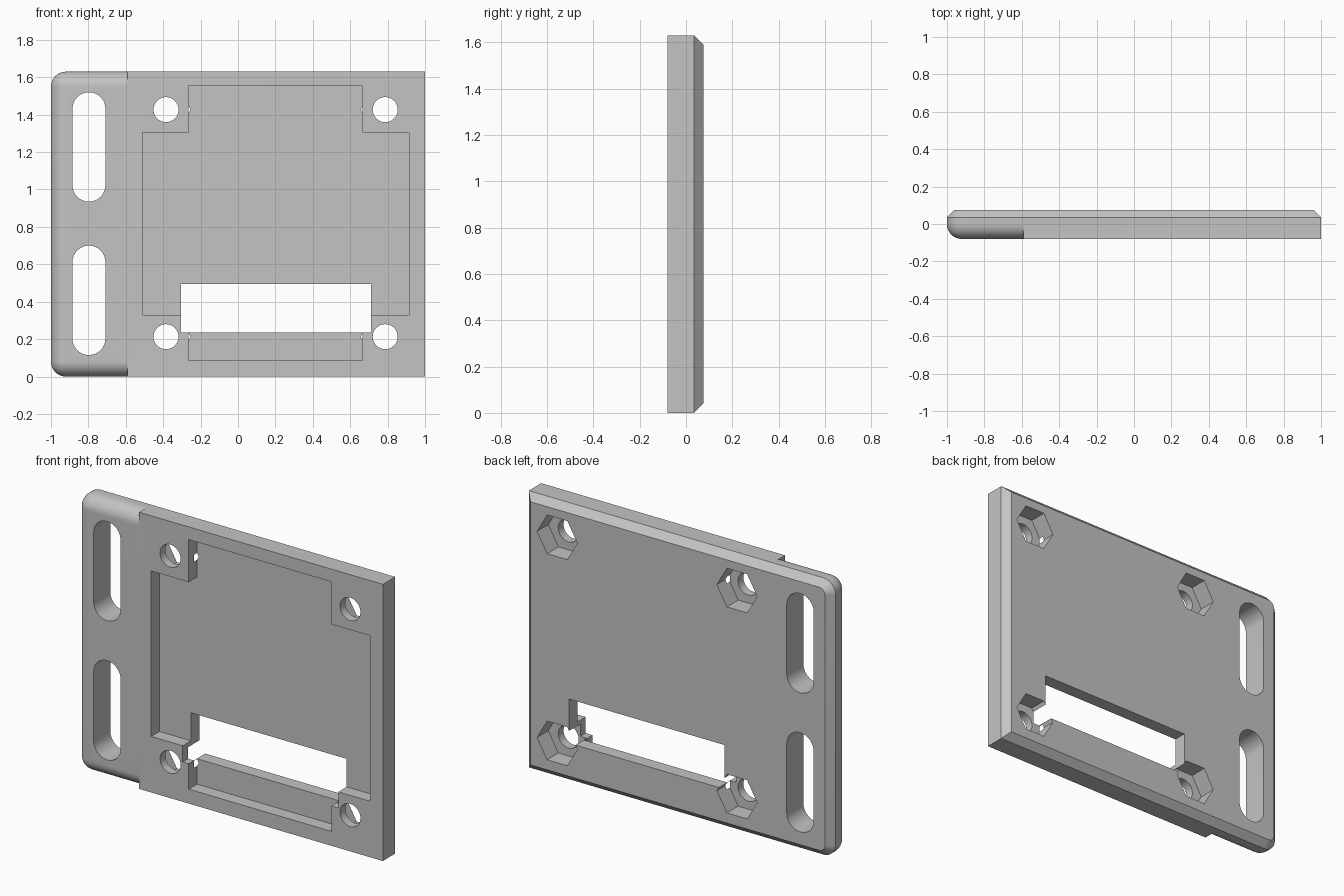
import bpy
import bmesh
from math import sin, cos, pi

HEIGHT, FRONT, BACK = 1.63, -0.08, 0.075
RADIUS, CHAMFER, GRIP_X = 0.08, 0.04, -0.59

old = bpy.data.objects.get("Cube")
if old:
    bpy.data.objects.remove(old, do_unlink=True)

grey = bpy.data.materials.new("plain grey")
grey.use_nodes = True
colour = (0.55, 0.55, 0.55, 1)
grey.diffuse_color = colour
grey.node_tree.nodes["Principled BSDF"].inputs["Base Color"].default_value = colour


def arc(cx, cz, r, start, end, steps):
    """Points on an arc in the x-z plane."""
    angles = [start + (end - start) * i / steps for i in range(steps + 1)]
    return [(cx + r * cos(a), cz + r * sin(a)) for a in angles]


def loft(name, layers):
    """Closed solid through a list of (y, outline) layers."""
    bm = bmesh.new()
    rings = [[bm.verts.new((x, y, z)) for x, z in outline] for y, outline in layers]
    n = len(rings[0])
    for a, b in zip(rings, rings[1:]):
        for i in range(n):
            j = (i + 1) % n
            bm.faces.new((a[i], a[j], b[j], b[i]))
    bm.faces.new(rings[0])
    bm.faces.new(rings[-1])
    bmesh.ops.remove_doubles(bm, verts=bm.verts, dist=1e-5)
    bmesh.ops.recalc_face_normals(bm, faces=bm.faces)
    mesh = bpy.data.meshes.new(name)
    bm.to_mesh(mesh)
    bm.free()
    mesh.materials.append(grey)
    obj = bpy.data.objects.new(name, mesh)
    bpy.context.collection.objects.link(obj)
    return obj


def rectangle(x0, x1, z0, z1):
    return [(x0, z0), (x1, z0), (x1, z1), (x0, z1)]


def plate_outline(edge, grip):
    """Square right end, rounded grip end; each has its own inset."""
    r = RADIUS - grip
    cx = RADIUS - 1
    return ([(1 - edge, edge), (1 - edge, HEIGHT - edge),
             (GRIP_X, HEIGHT - edge), (GRIP_X, HEIGHT - grip)]
            + arc(cx, HEIGHT - RADIUS, r, pi / 2, pi, 10)
            + arc(cx, RADIUS, r, pi, 1.5 * pi, 10)
            + [(GRIP_X, grip), (GRIP_X, edge)])


# Plate: chamfered back, and a fillet round the front of the grip end
layers = [(BACK, plate_outline(CHAMFER, CHAMFER)),
          (BACK - CHAMFER, plate_outline(0, 0))]
for i in range(11):
    a = i / 10 * pi / 2
    layers.append((FRONT + RADIUS * (1 - sin(a)),
                   plate_outline(0, RADIUS * (1 - cos(a)))))
plate = loft("mounting_plate", layers)


def cut(outline, y0=-0.2, y1=0.2):
    """Remove a straight prism from the plate."""
    cutter = loft("cutter", [(y0, outline), (y1, outline)])
    cutter.hide_render = True
    mod = plate.modifiers.new("cut", "BOOLEAN")
    mod.operation = "DIFFERENCE"
    mod.solver = "EXACT"
    mod.object = cutter
    bpy.context.view_layer.objects.active = plate
    bpy.ops.object.modifier_apply(modifier=mod.name)
    bpy.data.objects.remove(cutter, do_unlink=True)


# Cross-shaped pocket in the front
xa, xb, xc, xd = -0.51, -0.265, 0.665, 0.915
za, zb, zc, zd = 0.085, 0.33, 1.305, 1.555
cut([(xb, za), (xc, za), (xc, zb), (xd, zb), (xd, zc), (xc, zc),
     (xc, zd), (xb, zd), (xb, zc), (xa, zc), (xa, zb), (xb, zb)], y1=-0.003)

# Connector window
cut(rectangle(-0.305, 0.71, 0.235, 0.495))

# Grip slots
for z0, z1 in ((0.115, 0.70), (0.935, 1.52)):
    r = 0.088
    cut(arc(-0.797, z1 - r, r, 0, pi, 16) + arc(-0.797, z0 + r, r, pi, 2 * pi, 16))

# Screw holes with hexagonal nut recesses in the back
for x in (-0.385, 0.787):
    for z in (0.213, 1.427):
        cut(arc(x, z, 0.067, 0, 2 * pi, 32)[:-1])
        cut(arc(x, z, 0.1315, 0, 2 * pi, 6)[:-1], y0=-0.03)

bpy.ops.object.select_all(action="DESELECT")
plate.select_set(True)
bpy.context.view_layer.objects.active = plate
bpy.ops.object.shade_smooth_by_angle(angle=pi / 6)
